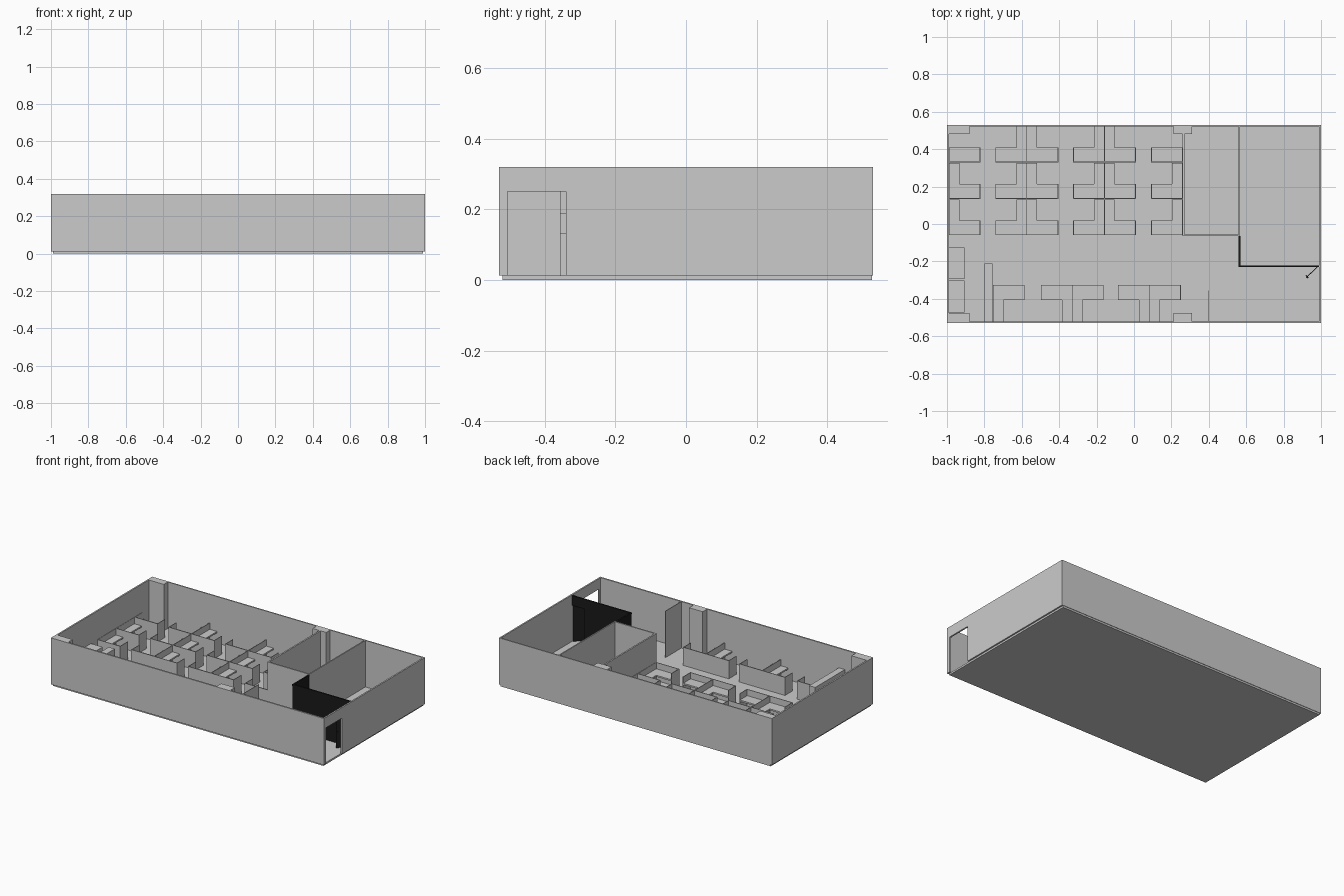
import bpy, bmesh, math
from mathutils import Matrix, Vector

if "Cube" in bpy.data.objects:
    bpy.data.objects.remove(bpy.data.objects["Cube"])

FLOOR, TOP = 0.012, 0.32
PANEL_H, DESK_Z = 0.132, 0.09
T = 0.004  # thin panel thickness


def boxes(name, items, mat=None):
    """One object from boxes given as (x0, x1, y0, y1, z0, z1)."""
    bm = bmesh.new()
    for x0, x1, y0, y1, z0, z1 in items:
        c = Vector(((x0 + x1) / 2, (y0 + y1) / 2, (z0 + z1) / 2))
        s = (abs(x1 - x0), abs(y1 - y0), abs(z1 - z0), 1)
        bmesh.ops.create_cube(bm, size=1, matrix=Matrix.Translation(c) @ Matrix.Diagonal(s))
    me = bpy.data.meshes.new(name)
    bm.to_mesh(me)
    bm.free()
    ob = bpy.data.objects.new(name, me)
    bpy.context.collection.objects.link(ob)
    if mat:
        me.materials.append(mat)
    return ob


black = bpy.data.materials.new("dark_glazing")
black.diffuse_color = (0.01, 0.01, 0.01, 1)
black.use_nodes = True
black.node_tree.nodes["Principled BSDF"].inputs["Base Color"].default_value = black.diffuse_color

# Floor slab and outer walls
boxes("floor", [(-0.99, 0.99, -0.52, 0.527, 0, FLOOR)])
boxes("long_walls", [(-1, 1, -0.53, -0.52, FLOOR, TOP), (-1, 1, 0.522, 0.53, FLOOR, TOP)])
boxes("left_wall", [(-1, -0.99, -0.52, 0.522, FLOOR, TOP)])
# Right wall with the entrance opening
boxes("entrance_wall", [
    (0.99, 1, -0.34, 0.522, FLOOR, TOP),
    (0.99, 1, -0.52, -0.505, FLOOR, TOP),
    (0.99, 1, -0.505, -0.34, 0.25, TOP)])

# Structural columns against the long walls
for i, (x0, x1) in enumerate([(-0.99, -0.88), (0.21, 0.31)]):
    boxes(f"back_column_{i}", [(x0, x1, 0.48, 0.522, FLOOR, TOP)])
    boxes(f"front_column_{i}", [(x0, x1, -0.52, -0.475, FLOOR, TOP)])

# Solid room walls and the entrance screen
boxes("room_walls", [
    (0.26, 0.27, -0.065, 0.48, FLOOR, TOP),
    (0.27, 0.56, -0.065, -0.056, FLOOR, TOP),
    (0.56, 0.568, -0.065, 0.522, FLOOR, TOP)])
boxes("entrance_screen", [(0.398, 0.402, -0.52, -0.355, FLOOR, TOP)])

# Dark glazed corner with a doorway
boxes("glazed_wall", [
    (0.561, 0.567, -0.225, -0.065, FLOOR, 0.31),
    (0.561, 0.9, -0.229, -0.223, FLOOR, 0.31),
    (0.9, 0.99, -0.229, -0.223, 0.25, 0.31)], black)
boxes("glazed_wall_rail", [
    (0.559, 0.569, -0.231, -0.065, 0.305, 0.315),
    (0.569, 0.99, -0.231, -0.221, 0.305, 0.315)], black)

# Open door leaf with handle, swung out at 45 degrees
door = boxes("door_leaf", [
    (-0.09, 0, -0.002, 0.002, FLOOR, 0.25),
    (-0.085, -0.079, -0.009, 0.009, 0.115, 0.121)], black)
door.location = (0.985, -0.226, 0)
door.rotation_euler.z = math.radians(43)


def workstation(name, spine, side, wall_y, d, ret):
    """L-shaped desk: spine panel at x=spine, back panel at y=wall_y, opening towards d."""
    end = spine + side * 0.168
    desk = [(spine, end, wall_y, wall_y + d * 0.08, DESK_Z - 0.01, DESK_Z)]
    if ret:
        desk.append((spine, spine + side * 0.055, wall_y + d * 0.08,
                     wall_y + d * ret, DESK_Z - 0.01, DESK_Z))
    boxes(name + "_desk", desk)
    boxes(name + "_panels", [
        (spine, end, wall_y, wall_y + d * T, FLOOR, PANEL_H),
        (end - side * T, end, wall_y + d * T, wall_y + d * 0.08, FLOOR, PANEL_H),
        (spine, spine + side * T / 2, wall_y + d * T,
         wall_y + d * (ret or 0.08), FLOOR, PANEL_H)])


# Main block: three rows of four bays
bays = [(-0.989, 1), (-0.573, -1), (-0.573, 1), (-0.158, -1), (-0.158, 1), (0.259, -1)]
for r, y in enumerate([-0.06, 0.135, 0.33]):
    for b, (x, side) in enumerate(bays):
        beside_column = r == 2 and b in (0, 5)
        workstation(f"workstation_{r}_{b}", x, side, y, 1, 0 if beside_column else 0.19)

# Front row backing onto the front wall
for b, (x, side) in enumerate([(-0.753, 1), (-0.33, -1), (-0.33, 1), (0.082, -1), (0.082, 1)]):
    workstation(f"front_workstation_{b}", x, side, -0.325, -1, 0.195)

# Tall shelf unit and low cabinets in the left corner
boxes("shelf_unit", [(-0.8, -0.756, -0.52, -0.21, FLOOR, 0.19)])
for i, (y0, y1) in enumerate([(-0.472, -0.302), (-0.295, -0.125)]):
    boxes(f"low_cabinet_{i}", [(-0.99, -0.905, y0, y1, FLOOR, 0.13)])
